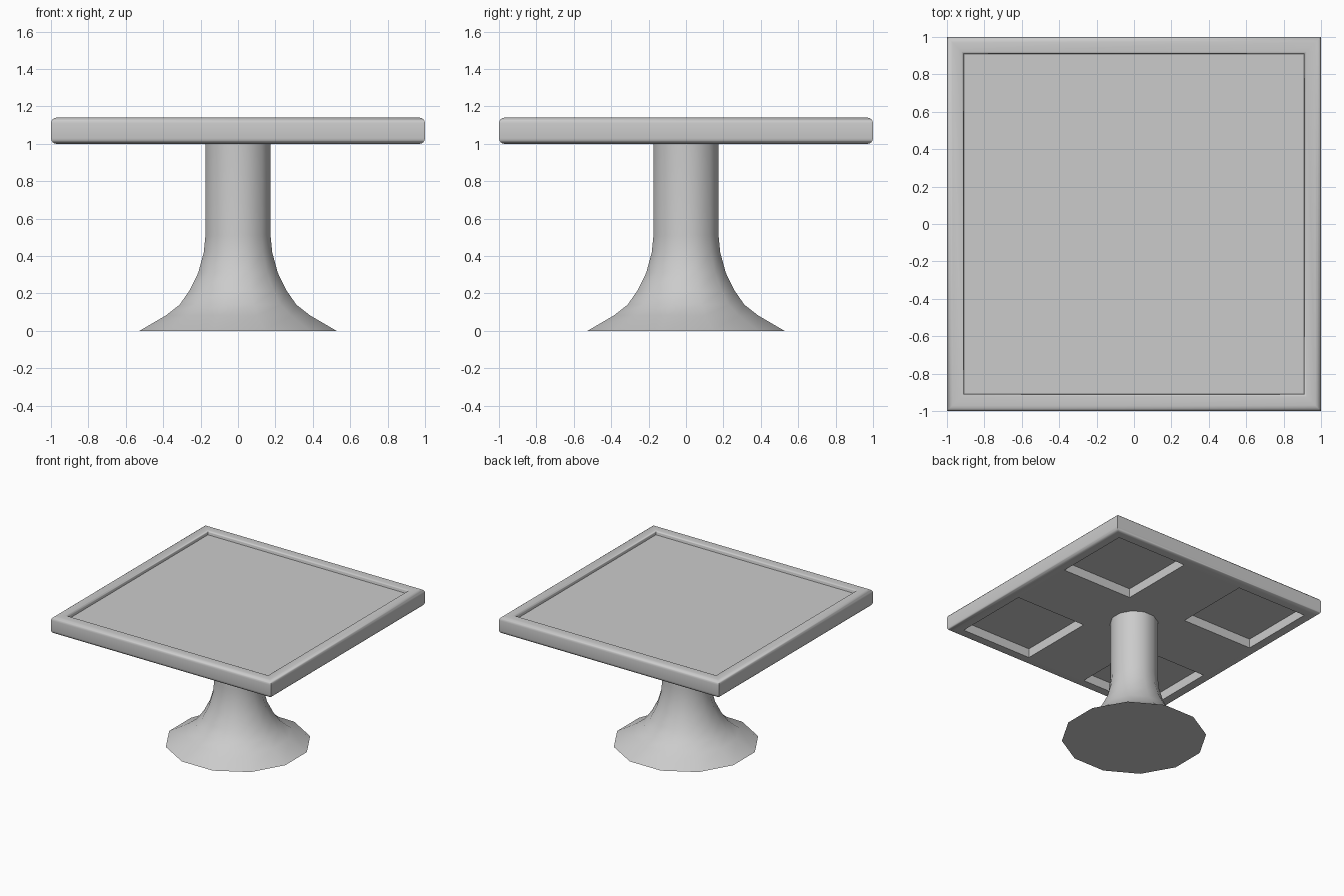
import bpy, bmesh
from math import sin, cos, pi, radians

cube = bpy.data.objects.get("Cube")
if cube:
    bpy.data.objects.remove(cube)

grey = bpy.data.materials.new("plain_grey")
grey.use_nodes = True
colour = (0.6, 0.6, 0.6, 1)
grey.diffuse_color = colour
grey.node_tree.nodes["Principled BSDF"].inputs["Base Color"].default_value = colour


def finish(name, bm, smooth=0):
    bmesh.ops.recalc_face_normals(bm, faces=bm.faces)
    mesh = bpy.data.meshes.new(name)
    bm.to_mesh(mesh)
    bm.free()
    mesh.materials.append(grey)
    obj = bpy.data.objects.new(name, mesh)
    bpy.context.collection.objects.link(obj)
    if smooth:
        bpy.ops.object.select_all(action='DESELECT')
        obj.select_set(True)
        bpy.context.view_layer.objects.active = obj
        bpy.ops.object.shade_smooth_by_angle(angle=radians(smooth))
    return obj


def sweep(name, profile, sides, start, closed, smooth):
    """Turn an (radius, z) profile around z with flat-sided steps."""
    bm = bmesh.new()
    rings = []
    for r, z in profile:
        angles = [start + 2 * pi * i / sides for i in range(sides)]
        rings.append([bm.verts.new((r * cos(a), r * sin(a), z)) for a in angles])
    pairs = list(zip(rings, rings[1:]))
    if closed:
        pairs.append((rings[-1], rings[0]))
    else:
        bm.faces.new(rings[0])
        bm.faces.new(rings[-1])
    for low, high in pairs:
        for i in range(sides):
            j = (i + 1) % sides
            bm.faces.new((low[i], low[j], high[j], high[i]))
    return finish(name, bm, smooth)


def prism(name, outline, z0, z1):
    bm = bmesh.new()
    face = bm.faces.new([bm.verts.new((x, y, z0)) for x, y in outline])
    top = bmesh.ops.extrude_face_region(bm, geom=[face])["geom"]
    verts = [v for v in top if isinstance(v, bmesh.types.BMVert)]
    bmesh.ops.translate(bm, verts=verts, vec=(0, 0, z1 - z0))
    return finish(name, bm)


def arc(cx, cz, r, a0, a1, steps=4):
    return [(cx + r * cos(radians(a0 + (a1 - a0) * i / steps)),
             cz + r * sin(radians(a0 + (a1 - a0) * i / steps))) for i in range(steps + 1)]


BOTTOM, TOP, INNER = 1.0, 1.14, 0.91

# Flared twelve-sided pedestal; widths are measured across the flats
flare = [(0.527, 0), (0.385, 0.083), (0.312, 0.14), (0.26, 0.215),
         (0.213, 0.31), (0.183, 0.42), (0.174, 0.51), (0.174, BOTTOM + 0.01)]
sweep("pedestal", [(w / cos(pi / 12), z) for w, z in flare], 12, pi / 12, False, 50)

# Square rim with rounded outer edges and mitred corners
rim = [(INNER, BOTTOM)]
rim += arc(0.97, BOTTOM + 0.03, 0.03, -90, 0)
rim += arc(0.97, TOP - 0.03, 0.03, 0, 90)
rim += arc(INNER + 0.012, TOP - 0.012, 0.012, 90, 180, 2)
sweep("tabletop_rim", [(w * 2 ** 0.5, z) for w, z in rim], 4, pi / 4, True, 50)

# Recessed tabletop panel
square = [(-INNER, -INNER), (INNER, -INNER), (INNER, INNER), (-INNER, INNER)]
prism("tabletop_panel", square, 1.075, 1.108)

# Cross brace under the panel, leaving a square pocket at each corner
arm = 0.27
cross = []
quarter = [(INNER, -arm), (INNER, arm), (arm, arm)]
for _ in range(4):
    cross += quarter
    quarter = [(-y, x) for x, y in quarter]
prism("cross_brace", cross, BOTTOM, 1.075)
